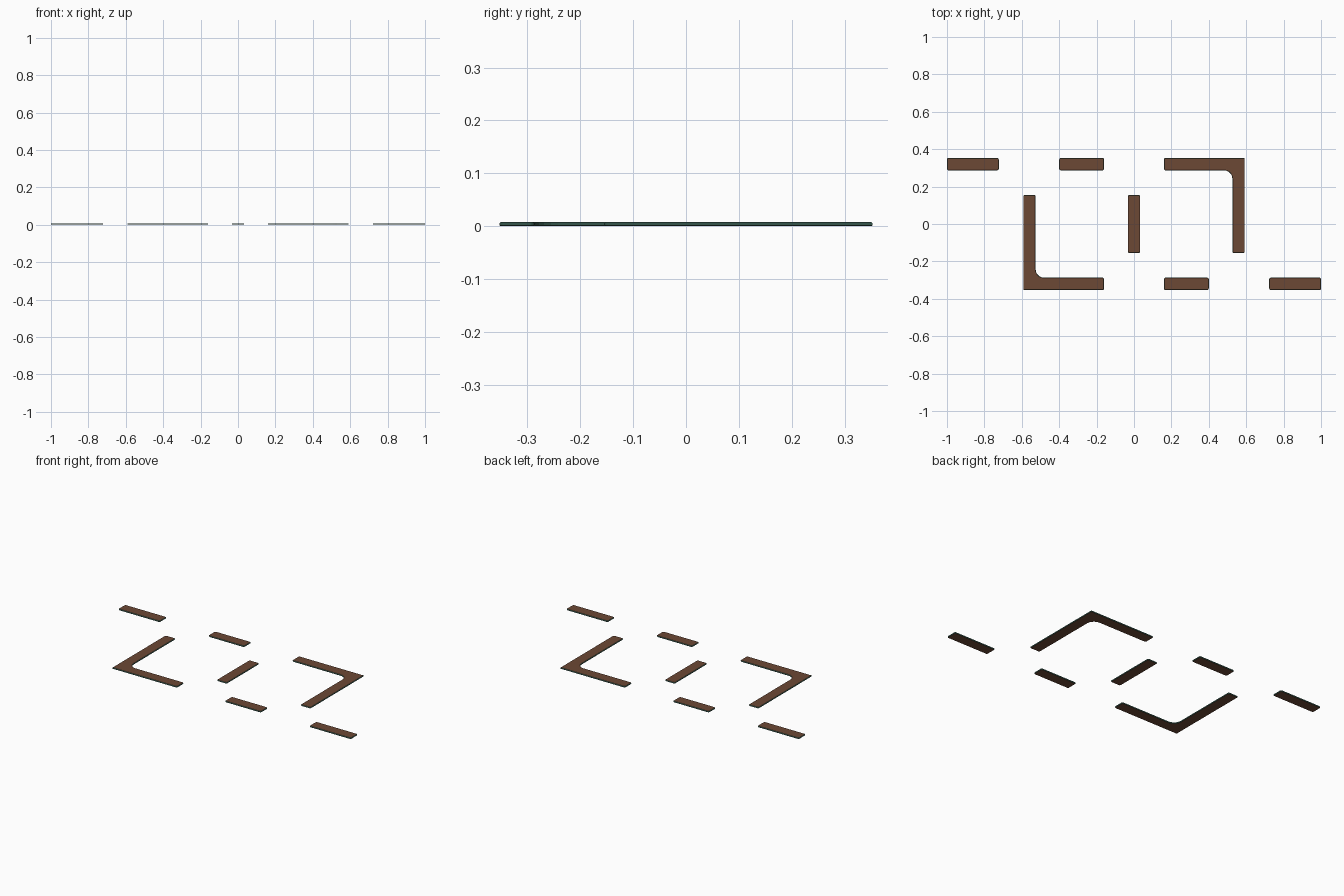
import bpy, bmesh
from math import pi
from mathutils import Vector

if "Cube" in bpy.data.objects:
    bpy.data.objects.remove(bpy.data.objects["Cube"])

H = 0.0075     # plate thickness
W = 0.066      # bar width
RIM = 0.002    # coloured edge bevel
T = 0.353      # outer y of the rows


def material(name, color):
    m = bpy.data.materials.new(name)
    m.diffuse_color = color
    m.use_nodes = True
    m.node_tree.nodes["Principled BSDF"].inputs["Base Color"].default_value = m.diffuse_color
    return m


brown = material("brown_face", (0.15, 0.065, 0.035, 1))
green = material("green_edge", (0.06, 0.16, 0.12, 1))


def rounded(corners, steps=5):
    """Round each (x, y, radius) corner of a right-angled outline."""
    pts = []
    n = len(corners)
    for i, (x, y, r) in enumerate(corners):
        p = Vector((x, y))
        if r == 0:
            pts.append(p)
            continue
        a = (Vector(corners[i - 1][:2]) - p).normalized() * r
        b = (Vector(corners[(i + 1) % n][:2]) - p).normalized() * r
        c = p + a + b
        for k in range(steps + 1):
            t = Vector((pi / 2 * k / steps, 0)).x
            from_b, from_a = -b, -a
            import math
            pts.append(c + from_b * math.cos(t) + from_a * math.sin(t))
    return pts


def plate(name, corners, turn=False):
    s = -1 if turn else 1
    bm = bmesh.new()
    base = bm.faces.new([bm.verts.new((s * p.x, s * p.y, 0)) for p in rounded(corners)])
    ext = bmesh.ops.extrude_face_region(bm, geom=[base])
    bmesh.ops.translate(bm, vec=(0, 0, H),
                        verts=[v for v in ext["geom"] if isinstance(v, bmesh.types.BMVert)])
    bmesh.ops.recalc_face_normals(bm, faces=bm.faces)
    # soften the top and bottom rims
    rims = [e for e in bm.edges if abs(e.verts[0].co.z - e.verts[1].co.z) < 1e-6]
    bmesh.ops.bevel(bm, geom=rims, offset=RIM, segments=1, affect='EDGES', profile=0.5)
    bm.normal_update()
    for f in bm.faces:
        f.material_index = 0 if abs(f.normal.z) > 0.95 else 1
    me = bpy.data.meshes.new(name)
    bm.to_mesh(me)
    bm.free()
    me.materials.append(brown)
    me.materials.append(green)
    bpy.context.collection.objects.link(bpy.data.objects.new(name, me))


def bar(x0, x1, y0, y1, r=0.009):
    return [(x0, y0, r), (x1, y0, r), (x1, y1, r), (x0, y1, r)]


# Angled bracket with filleted inner corner and sharp outer corner
X = 0.592
bracket = [(0.16, T - W, 0.009), (X - W, T - W, 0.045), (X - W, -0.155, 0.009),
           (X, -0.155, 0.009), (X, T, 0), (0.16, T, 0.009)]

# Parts repeat under a half turn about the centre
for side, turn in (("back", False), ("front", True)):
    plate(side + "_outer_bar", bar(-1, -0.723, T - W, T), turn)
    plate(side + "_inner_bar", bar(-0.4, -0.16, T - W, T), turn)
    plate(side + "_corner_bracket", bracket, turn)
plate("centre_bar", bar(-W / 2, W / 2, -0.155, 0.155))
